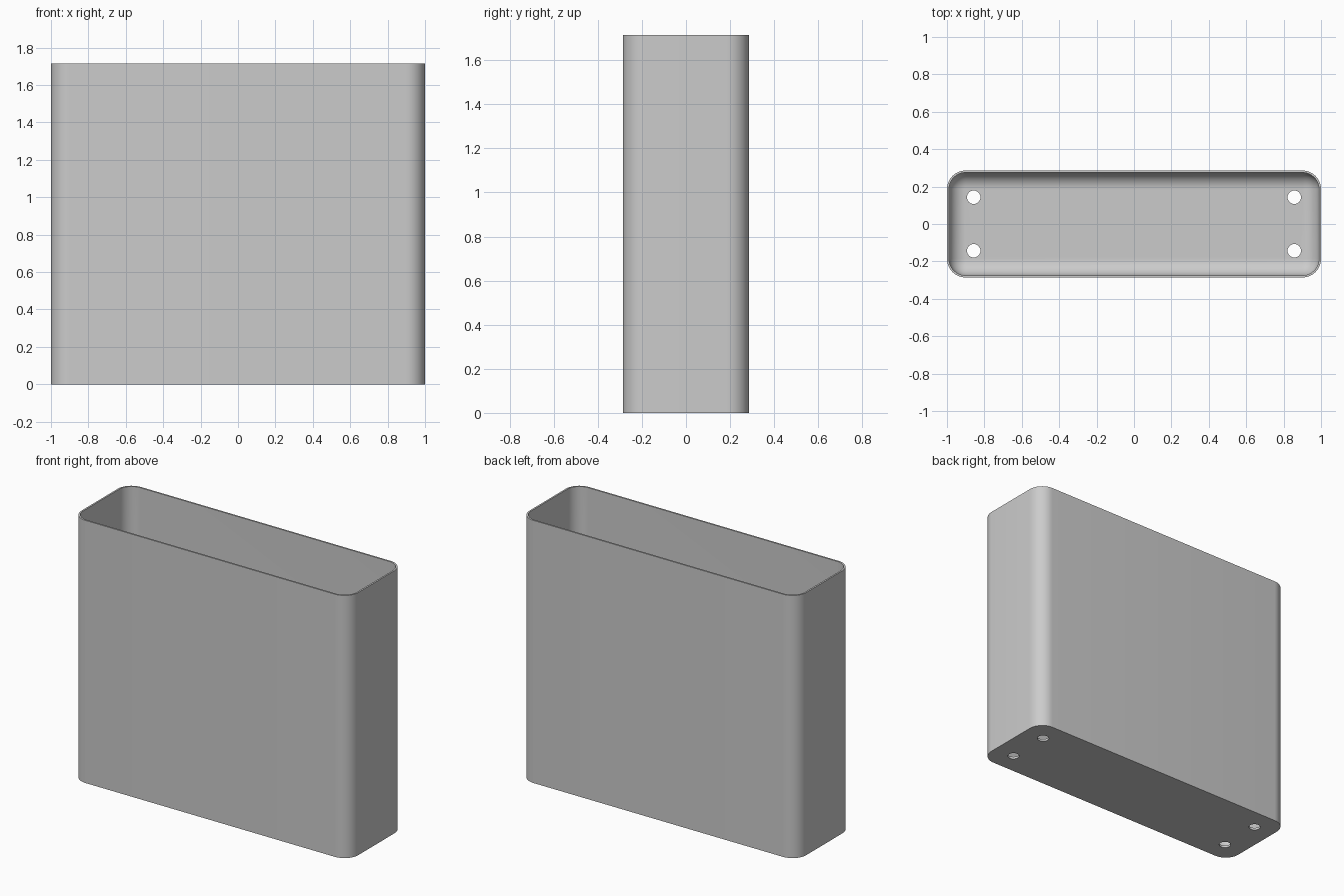
import bpy, bmesh, math

default = bpy.data.objects.get("Cube")
if default:
    bpy.data.objects.remove(default, do_unlink=True)

HALF_X, HALF_Y, HEIGHT = 1.0, 0.286, 1.715
CORNER, WALL, FLOOR = 0.1, 0.011, 0.015
FILLET = CORNER - WALL
STEPS = 12

grey = bpy.data.materials.new("plain grey")
grey.use_nodes = True
grey.diffuse_color = (0.6, 0.6, 0.6, 1)
grey.node_tree.nodes["Principled BSDF"].inputs["Base Color"].default_value = (0.6, 0.6, 0.6, 1)


def ring(bm, inset, z):
    """Rounded rectangle loop, inset from the outer outline."""
    r = max(CORNER - inset, 0)
    verts = []
    for quarter, (sx, sy) in enumerate([(1, 1), (-1, 1), (-1, -1), (1, -1)]):
        for i in range(STEPS + 1):
            a = math.pi / 2 * (quarter + i / STEPS)
            verts.append(bm.verts.new((sx * (HALF_X - CORNER) + r * math.cos(a),
                                       sy * (HALF_Y - CORNER) + r * math.sin(a), z)))
    return verts


# Outer wall, rim, inner wall, then the rounded edge down to the floor
levels = [(0, 0), (0, HEIGHT), (WALL, HEIGHT)]
for i in range(STEPS + 1):
    a = math.pi / 2 * i / STEPS
    levels.append((WALL + FILLET * (1 - math.cos(a)), FLOOR + FILLET * (1 - math.sin(a))))

bm = bmesh.new()
rings = [ring(bm, inset, z) for inset, z in levels]
for low, high in zip(rings, rings[1:]):
    for i in range(len(low)):
        j = (i + 1) % len(low)
        bm.faces.new((low[i], low[j], high[j], high[i]))
bm.faces.new(rings[0][::-1])
bm.faces.new(rings[-1])
bmesh.ops.remove_doubles(bm, verts=bm.verts, dist=1e-4)
bmesh.ops.recalc_face_normals(bm, faces=bm.faces)
mesh = bpy.data.meshes.new("open_bin")
bm.to_mesh(mesh)
bm.free()
mesh.materials.append(grey)
open_bin = bpy.data.objects.new("open_bin", mesh)
bpy.context.collection.objects.link(open_bin)

# Four drain holes through the floor
for sx in (-1, 1):
    for sy in (-1, 1):
        bpy.ops.mesh.primitive_cylinder_add(vertices=32, radius=0.036, depth=0.2,
                                            location=(sx * 0.857, sy * 0.143, 0))
        cutter = bpy.context.object
        cutter.name = "hole_cutter"
        cutter.hide_render = True
        cutter.data.materials.append(grey)
        bpy.context.view_layer.objects.active = open_bin
        cut = open_bin.modifiers.new("drain_hole", 'BOOLEAN')
        cut.operation = 'DIFFERENCE'
        cut.solver = 'EXACT'
        cut.object = cutter
        bpy.ops.object.modifier_apply(modifier=cut.name)
        bpy.data.objects.remove(cutter, do_unlink=True)

# Smooth curves with crisp rim, base and hole edges
bpy.ops.object.select_all(action='DESELECT')
open_bin.select_set(True)
bpy.context.view_layer.objects.active = open_bin
bpy.ops.object.shade_smooth_by_angle(angle=math.radians(30))
